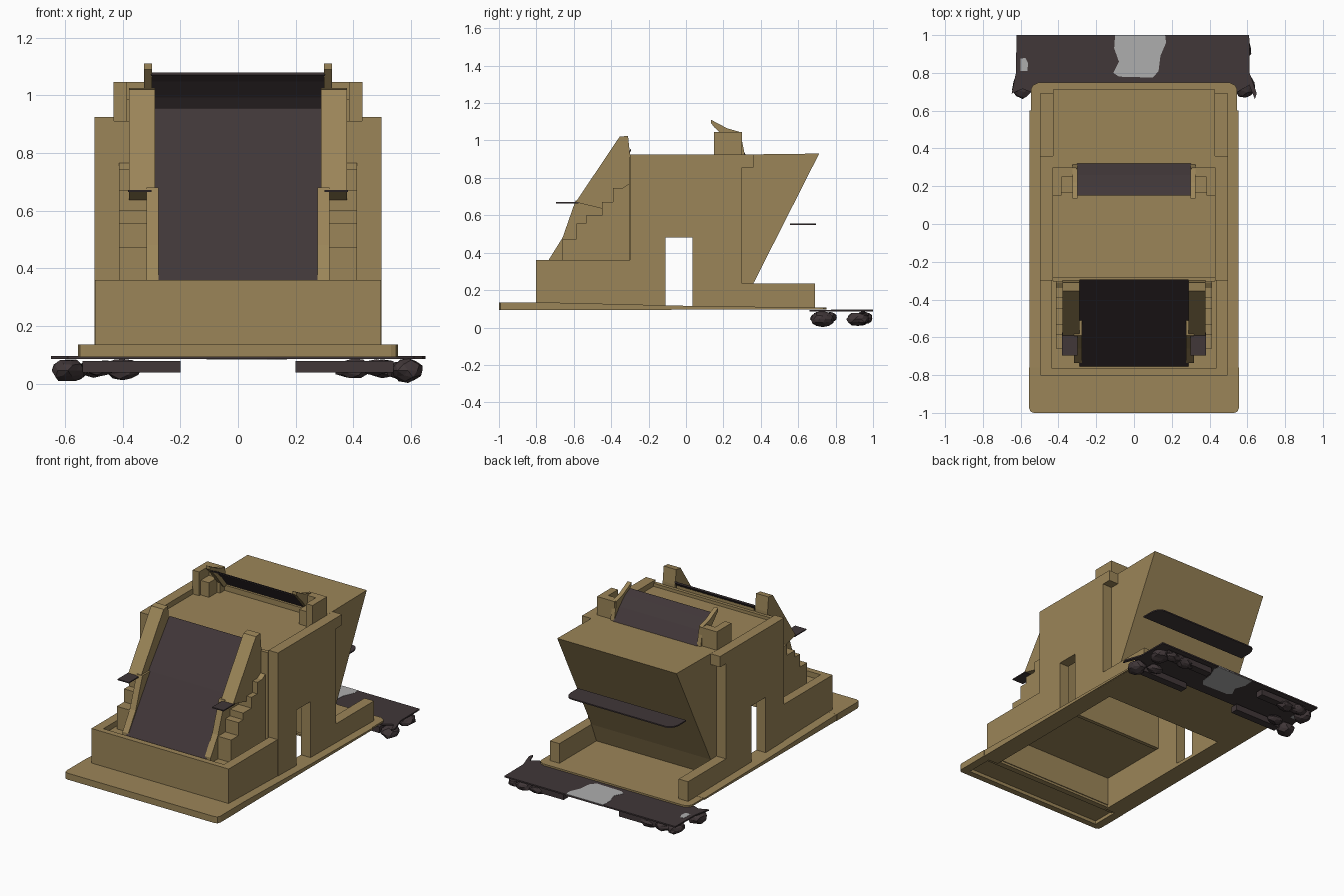
import bpy, bmesh, math, random
from mathutils import Vector

random.seed(4)


def material(name, rgb):
    m = bpy.data.materials.new(name)
    m.diffuse_color = (*rgb, 1)
    return m


TAN = material("tan_plaster", (0.33, 0.235, 0.098))
DARK = material("dark_slate", (0.052, 0.038, 0.040))
GREY = material("light_grey", (0.42, 0.42, 0.42))


def finish(bm, name, mat):
    bmesh.ops.recalc_face_normals(bm, faces=bm.faces)
    me = bpy.data.meshes.new(name)
    bm.to_mesh(me)
    bm.free()
    me.materials.append(mat)
    ob = bpy.data.objects.new(name, me)
    bpy.context.collection.objects.link(ob)
    return ob


def prism(name, pts, lo, hi, axis="x", mat=TAN):
    """Extrude a profile: axis x takes (y, z) points, axis z takes (x, y)."""
    bm = bmesh.new()
    put = (lambda p, t: (t, p[0], p[1])) if axis == "x" else (lambda p, t: (p[0], p[1], t))
    a = [bm.verts.new(put(p, lo)) for p in pts]
    b = [bm.verts.new(put(p, hi)) for p in pts]
    bm.faces.new(a)
    bm.faces.new(b[::-1])
    for i in range(len(pts)):
        j = (i + 1) % len(pts)
        bm.faces.new((a[i], a[j], b[j], b[i]))
    return finish(bm, name, mat)


def box(name, x0, x1, y0, y1, z0, z1, mat=TAN):
    return prism(name, [(x0, y0), (x1, y0), (x1, y1), (x0, y1)], z0, z1, "z", mat)


def pair(fn, name, *args, **kw):
    """Build a part on the right and its mirror image on the left."""
    right = fn("right_" + name, *args, **kw)
    left = right.copy()
    left.data = right.data.copy()
    left.name = "left_" + name
    for v in left.data.vertices:
        v.co.x *= -1
    left.data.flip_normals()
    bpy.context.collection.objects.link(left)


def sheet(name, line, half, thick, mat=DARK):
    """Thin panel following a (y, z) line, spanning x -half..half."""
    back = [(y, z - thick) for y, z in reversed(line)]
    return prism(name, line + back, -half, half, "x", mat)


# Base plate: front slab with rounded corners, rim, side strips, rear floor
prism("front_plate", [(-0.555, -0.76), (-0.555, -0.975), (-0.548, -0.993), (-0.53, -1),
                      (0.53, -1), (0.548, -0.993), (0.555, -0.975), (0.555, -0.76)], 0.115, 0.135, "z")
prism("front_plate_rim", [(-0.555, -0.96), (-0.555, -0.975), (-0.548, -0.993), (-0.53, -1),
                          (0.53, -1), (0.548, -0.993), (0.555, -0.975), (0.555, -0.96)], 0.093, 0.115, "z")
pair(prism, "plate_front_edge", [(-0.96, 0.093), (-0.76, 0.093), (-0.76, 0.115), (-0.96, 0.115)], 0.5, 0.555)
pair(prism, "plate_side", [(-0.78, 0.093), (0.6, 0.097), (0.6, 0.108), (0.0, 0.116), (-0.4, 0.126),
                           (-0.78, 0.135)], 0.43, 0.553)
prism("rear_floor", [(-0.545, 0.28), (0.545, 0.28), (0.545, 0.715), (0.535, 0.735), (0.505, 0.75),
                     (-0.505, 0.75), (-0.535, 0.735), (-0.545, 0.715)], 0.096, 0.107, "z")

# Main body: side walls with doorways, roof and front wall
pair(prism, "side_wall", [(-0.3, 0.1), (-0.11, 0.1), (-0.11, 0.48), (0.035, 0.48), (0.035, 0.1),
                          (0.3, 0.1), (0.3, 0.925), (-0.3, 0.925)], 0.43, 0.498)
pair(box, "wall_cap", 0.425, 0.498, 0.3, 0.36, 0.855, 0.925)
box("roof", -0.43, 0.43, -0.3, 0.3, 0.865, 0.89)
box("front_wall", -0.43, 0.43, -0.305, -0.28, 0.3, 0.91)

# Rear overhanging block and low walls beside it
prism("rear_overhang", [(0.298, 0.1), (0.305, 0.1), (0.36, 0.235), (0.712, 0.93), (0.298, 0.925)],
      -0.43, 0.43)
pair(box, "low_rear_wall", 0.43, 0.498, 0.3, 0.69, 0.1, 0.235)

# Rear ledge with rounded ends
ledge = []
for sx, a0 in ((1, 0), (-1, 90)):
    for k in range(6):
        a = math.radians(a0 + 18 * k)
        ledge.append((sx * 0.34 + 0.05 * math.cos(a), 0.625 + 0.07 * math.sin(a)))
prism("rear_ledge", ledge + [(-0.39, 0.555), (0.39, 0.555)], 0.548, 0.556, "z", DARK)

# Front box with a sunken deck
box("front_box_wall", -0.495, 0.495, -0.803, -0.765, 0.1, 0.36)
pair(box, "front_box_side", 0.435, 0.495, -0.765, -0.3, 0.1, 0.36)
box("front_box_deck", -0.435, 0.435, -0.765, -0.3, 0.305, 0.325)

# Ramp: core, dark panel, side rails and small ledges
prism("ramp_core", [(-0.3, 0.93), (-0.515, 0.655), (-0.73, 0.325), (-0.3, 0.325)], -0.28, 0.28)
sheet("ramp_panel", [(-0.295, 0.955), (-0.51, 0.68), (-0.755, 0.325)], 0.288, 0.012)
pair(prism, "ramp_upper_rail", [(-0.31, 1.025), (-0.355, 1.02), (-0.59, 0.67), (-0.3, 0.6), (-0.3, 0.93)],
     0.288, 0.378)
pair(prism, "ramp_lower_rail", [(-0.59, 0.68), (-0.66, 0.48), (-0.735, 0.36), (-0.735, 0.325),
                                (-0.3, 0.325), (-0.3, 0.68)], 0.276, 0.318)
pair(box, "rail_ledge", 0.3, 0.382, -0.695, -0.575, 0.664, 0.671, mat=DARK)

# Stairs beside the ramp
pair(prism, "stairs", [(-0.66, 0.325), (-0.66, 0.472), (-0.585, 0.472), (-0.585, 0.557), (-0.535, 0.557),
                       (-0.535, 0.6), (-0.45, 0.6), (-0.45, 0.67), (-0.39, 0.67), (-0.39, 0.745),
                       (-0.34, 0.745), (-0.31, 0.765), (-0.3, 0.765), (-0.3, 0.325)], 0.3, 0.412)

# Roof posts, hooked brackets and slanted dark awning
pair(box, "roof_post", 0.385, 0.432, 0.15, 0.3, 0.88, 1.045)
pair(box, "roof_post_back", 0.305, 0.386, 0.25, 0.3, 0.88, 1.045)
pair(box, "roof_post_step", 0.325, 0.386, 0.165, 0.251, 0.88, 0.985)
pair(prism, "awning_bracket", [(0.135, 1.11), (0.22, 1.065), (0.29, 1.045), (0.315, 0.92), (0.28, 0.92),
                               (0.2, 1.02), (0.135, 1.09)], 0.298, 0.326)
sheet("awning", [(0.15, 1.078), (0.2, 1.055), (0.26, 1.0), (0.32, 0.925)], 0.302, 0.008)

# Dark rear strip with torn corners and a pale patch
prism("rear_strip", [(-0.622, 1), (-0.625, 0.8), (-0.648, 0.69), (-0.59, 0.715), (-0.55, 0.70), (0.55, 0.70),
                     (0.61, 0.735), (0.64, 0.66), (0.65, 0.69), (0.612, 0.8), (0.61, 1)],
      0.086, 0.095, "z", DARK)
prism("pale_patch", [(-0.1, 1.0), (-0.105, 0.93), (-0.08, 0.86), (-0.11, 0.8), (-0.08, 0.78), (0.1, 0.775),
                     (0.13, 0.81), (0.14, 0.89), (0.17, 0.96), (0.165, 1.0)], 0.0845, 0.0965, "z", GREY)
prism("pale_spot", [(-0.6, 0.81), (-0.565, 0.81), (-0.56, 0.85), (-0.575, 0.88), (-0.6, 0.875)],
      0.0845, 0.0965, "z", GREY)


# Rough hanging debris under the strip
def lump(name, centre, size):
    bm = bmesh.new()
    bmesh.ops.create_icosphere(bm, subdivisions=2, radius=1)
    for v in bm.verts:
        v.co *= random.uniform(0.75, 1.0)
        v.co = Vector(c + s * k for c, s, k in zip(centre, size, v.co))
    return finish(bm, name, DARK)


for side in (-1, 1):
    tag = "left" if side < 0 else "right"
    for i, (x, y, z, sx, sy, sz) in enumerate((
            (0.59, 0.73, 0.045, 0.065, 0.07, 0.045), (0.57, 0.92, 0.045, 0.06, 0.07, 0.04),
            (0.50, 0.96, 0.05, 0.06, 0.04, 0.035), (0.40, 0.95, 0.05, 0.07, 0.04, 0.04),
            (0.48, 0.77, 0.055, 0.06, 0.04, 0.03))):
        lump(f"{tag}_debris_{i}", (side * x, y, z), (sx, sy, sz))
    for y in (0.71, 0.95):
        x0, x1 = sorted((side * 0.2, side * 0.54))
        box(f"{tag}_hanging_bar", x0, x1, y - 0.025, y + 0.025, 0.038, 0.078, DARK)
